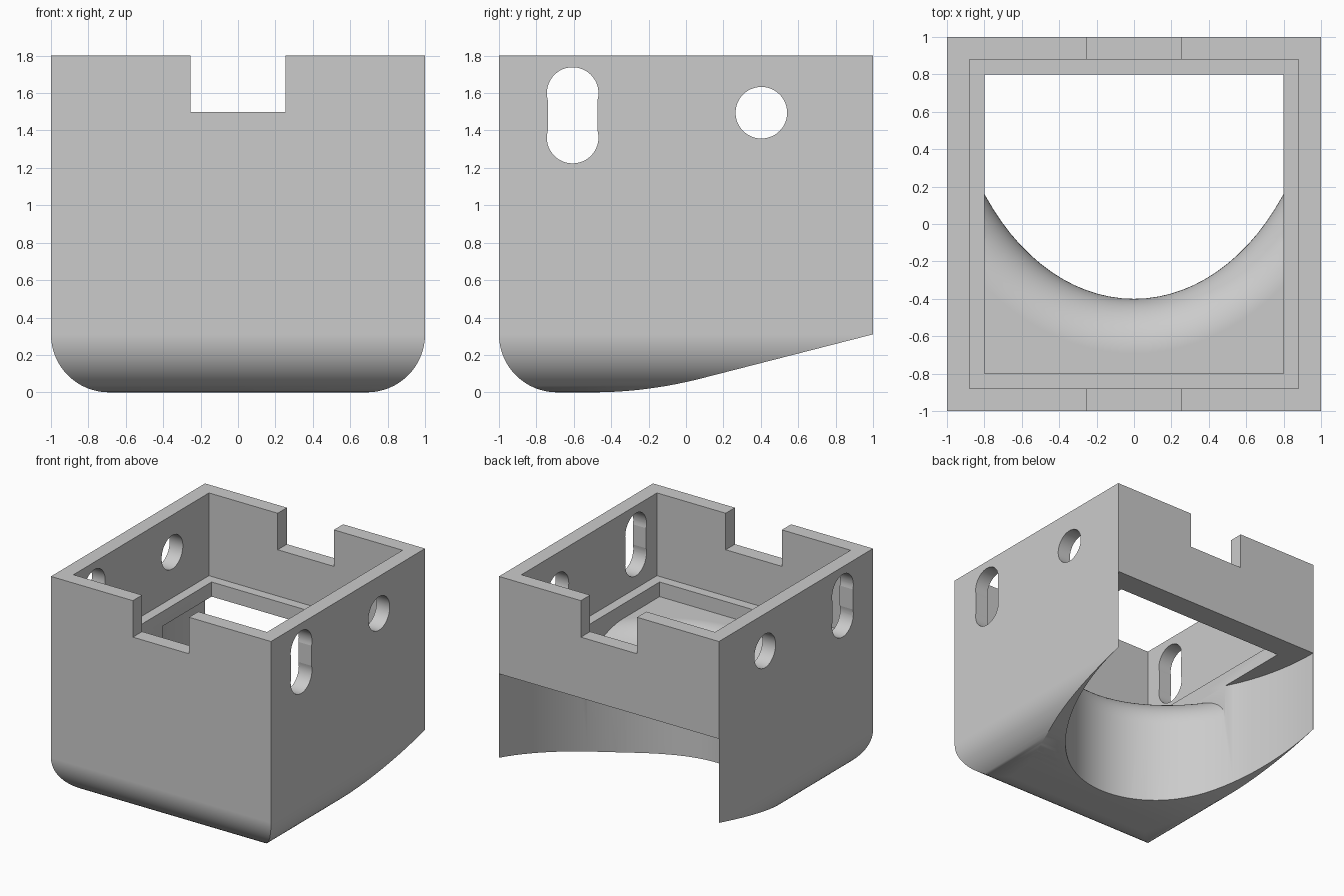
import bpy, bmesh, math
from mathutils import Vector

if "Cube" in bpy.data.objects:
    bpy.data.objects.remove(bpy.data.objects["Cube"])

FLOOR, LEDGE, TOP = 1.0, 1.12, 1.8
ROUND, FILLET = 0.31, 0.29
scene = bpy.context.scene


def make_object(name, bm):
    bmesh.ops.recalc_face_normals(bm, faces=bm.faces)
    mesh = bpy.data.meshes.new(name)
    bm.to_mesh(mesh)
    bm.free()
    obj = bpy.data.objects.new(name, mesh)
    scene.collection.objects.link(obj)
    return obj


def box(name, low, high):
    bm = bmesh.new()
    bmesh.ops.create_cube(bm, size=1)
    low, high = Vector(low), Vector(high)
    for v in bm.verts:
        v.co = (low + high) / 2 + v.co * (high - low)
    return make_object(name, bm)


def prism(name, profile, direction):
    bm = bmesh.new()
    face = bm.faces.new([bm.verts.new(p) for p in profile])
    ext = bmesh.ops.extrude_face_region(bm, geom=[face])
    moved = [g for g in ext["geom"] if isinstance(g, bmesh.types.BMVert)]
    bmesh.ops.translate(bm, verts=moved, vec=direction)
    return make_object(name, bm)


def side_hole(name, y, z, r, n=48):
    ring = [math.tau * i / n for i in range(n)]
    return prism(name, [(-1.5, y + r * math.cos(a), z + r * math.sin(a)) for a in ring], (3, 0, 0))


def elliptic_loft(name, rings, n=96):
    # stacked ellipses around the back wall, each ring is (z, outward offset)
    bm = bmesh.new()
    loops = []
    for z, off in rings:
        loops.append([bm.verts.new(((0.999 + off) * math.cos(math.tau * i / n),
                                    1 + (1.4 + off) * math.sin(math.tau * i / n), z))
                      for i in range(n)])
    for a, b in zip(loops, loops[1:]):
        for i in range(n):
            j = (i + 1) % n
            bm.faces.new((a[i], a[j], b[j], b[i]))
    bm.faces.new(loops[0])
    bm.faces.new(loops[-1])
    return make_object(name, bm)


def boolean(target, tool, operation="DIFFERENCE"):
    mod = target.modifiers.new("cut", "BOOLEAN")
    mod.operation, mod.solver, mod.object = operation, "EXACT", tool
    bpy.context.view_layer.objects.active = target
    bpy.ops.object.modifier_apply(modifier=mod.name)
    bpy.data.objects.remove(tool)


# Body: rounded front profile crossed with the rising side profile
arc = [math.pi / 2 * i / 16 for i in range(17)]
left = [(-1 + ROUND * (1 - math.cos(a)), ROUND * (1 - math.sin(a))) for a in arc]
front = [(-1, TOP)] + left + [(-x, z) for x, z in reversed(left)] + [(1, TOP)]
rise = [(-0.5 + 0.05 * i, 0.22 * (0.05 * i) ** 2) for i in range(13)]
side = [(-1.2, 2), (-1.2, ROUND)] + left + rise + [(1, 0.31), (1.2, 0.36), (1.2, 2)]
body = prism("housing", [(x, -1, z) for x, z in front], (0, 2, 0))
boolean(body, prism("side_cutter", [(-1.5, y, z) for y, z in side], (3, 0, 0)), "INTERSECT")

# Upper cavity and smaller opening, leaving a ledge
boolean(body, box("cavity", (-0.88, -0.88, LEDGE), (0.88, 0.88, 2)))
boolean(body, box("opening", (-0.8, -0.8, FLOOR), (0.8, 0.8, 1.5)))

# Rounded floor edge along the scoop
rings = [(0.3, -0.05), (FLOOR - FILLET - 0.01, -0.05)]
rings += [(FLOOR - FILLET * (1 - math.sin(a)), FILLET * (1 - math.cos(a))) for a in arc]
rings += [(1.4, FILLET)]
lip = elliptic_loft("lip_cutter", rings)
boolean(lip, box("lip_limit", (-0.8, -0.8, 0.35), (0.8, 0.8, 1.3)), "INTERSECT")
boolean(body, lip)

# Elliptical scoop through the underside and back
boolean(body, elliptic_loft("scoop", [(-1, 0), (FLOOR, 0)]))

# Notches in front and back walls
boolean(body, box("notch", (-0.255, -1.5, 1.5), (0.255, 1.5, 2)))

# Side slots and round holes
boolean(body, box("slot_middle", (-1.5, -0.739, 1.36), (1.5, -0.473, 1.6)))
for y, z in ((-0.606, 1.6), (-0.606, 1.362), (0.403, 1.495)):
    boolean(body, side_hole("side_hole", y, z, 0.138))

# Colour and shading
grey = bpy.data.materials.new("plain grey")
grey.use_nodes = True
colour = (0.6, 0.6, 0.6, 1)
grey.diffuse_color = colour
grey.node_tree.nodes["Principled BSDF"].inputs["Base Color"].default_value = colour
body.data.materials.clear()
body.data.materials.append(grey)
bpy.ops.object.select_all(action="DESELECT")
body.select_set(True)
bpy.context.view_layer.objects.active = body
bpy.ops.object.shade_smooth_by_angle(angle=math.radians(30))
weighted = body.modifiers.new("even shading", "WEIGHTED_NORMAL")
weighted.keep_sharp = True
